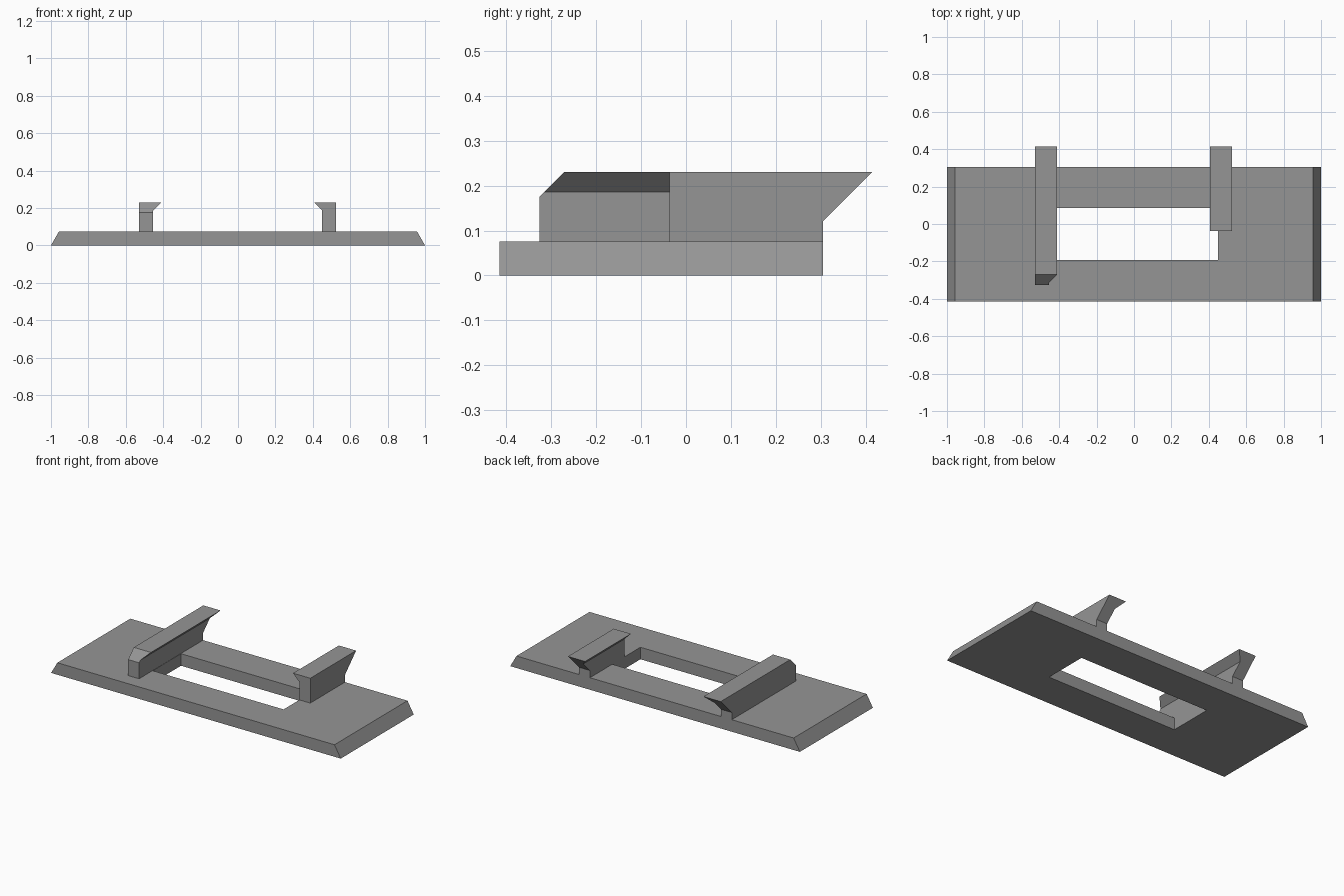
import bpy, bmesh

if "Cube" in bpy.data.objects:
    bpy.data.objects.remove(bpy.data.objects["Cube"])

grey = bpy.data.materials.new("mid grey")
grey.diffuse_color = (0.3, 0.3, 0.3, 1)
grey.use_nodes = True
grey.node_tree.nodes["Principled BSDF"].inputs["Base Color"].default_value = grey.diffuse_color


def loft(name, rings, closed=False):
    """Join equal rings with quads; cap the ends, or join last to first."""
    bm = bmesh.new()
    rows = [[bm.verts.new(p) for p in ring] for ring in rings]
    n = len(rows[0])
    pairs = list(zip(rows, rows[1:]))
    if closed:
        pairs.append((rows[-1], rows[0]))
    else:
        bm.faces.new(rows[0])
        bm.faces.new(rows[-1])
    for a, b in pairs:
        for i in range(n):
            j = (i + 1) % n
            bm.faces.new((a[i], a[j], b[j], b[i]))
    bmesh.ops.recalc_face_normals(bm, faces=bm.faces[:])
    # merge flat neighbouring strips on the solid parts
    if not closed:
        bmesh.ops.dissolve_limit(bm, angle_limit=0.01, verts=bm.verts[:], edges=bm.edges[:])
    mesh = bpy.data.meshes.new(name)
    bm.to_mesh(mesh)
    bm.free()
    mesh.materials.append(grey)
    obj = bpy.data.objects.new(name, mesh)
    bpy.context.collection.objects.link(obj)
    return obj


def rect(x0, x1, y0, y1, z):
    return [(x0, y0, z), (x1, y0, z), (x1, y1, z), (x0, y1, z)]


# base plate: sloped short ends and a rectangular window
T = 0.075
loft("base_plate", [
    rect(-1, 1, -0.415, 0.305, 0),
    rect(-0.957, 0.957, -0.415, 0.305, T),
    rect(-0.453, 0.45, -0.193, 0.085, T),
    rect(-0.453, 0.45, -0.193, 0.085, 0),
], closed=True)


# rails: inward lip on top, overhanging back end, optional front chamfer
def rail(name, side, outer, inner, front, chamfer):
    rings = []
    for z in (T, 0.12, 0.175, 0.186, 0.23):
        lip = inner - max(0, z - 0.186)
        y0 = front + (max(0, z - 0.175) if chamfer else 0)
        y1 = 0.305 + max(0, z - 0.12)
        rings.append(rect(side * outer, side * lip, y0, y1, z))
    loft(name, rings)


rail("left_rail", -1, 0.53, 0.455, -0.326, True)
rail("right_rail", 1, 0.525, 0.45, -0.037, False)
